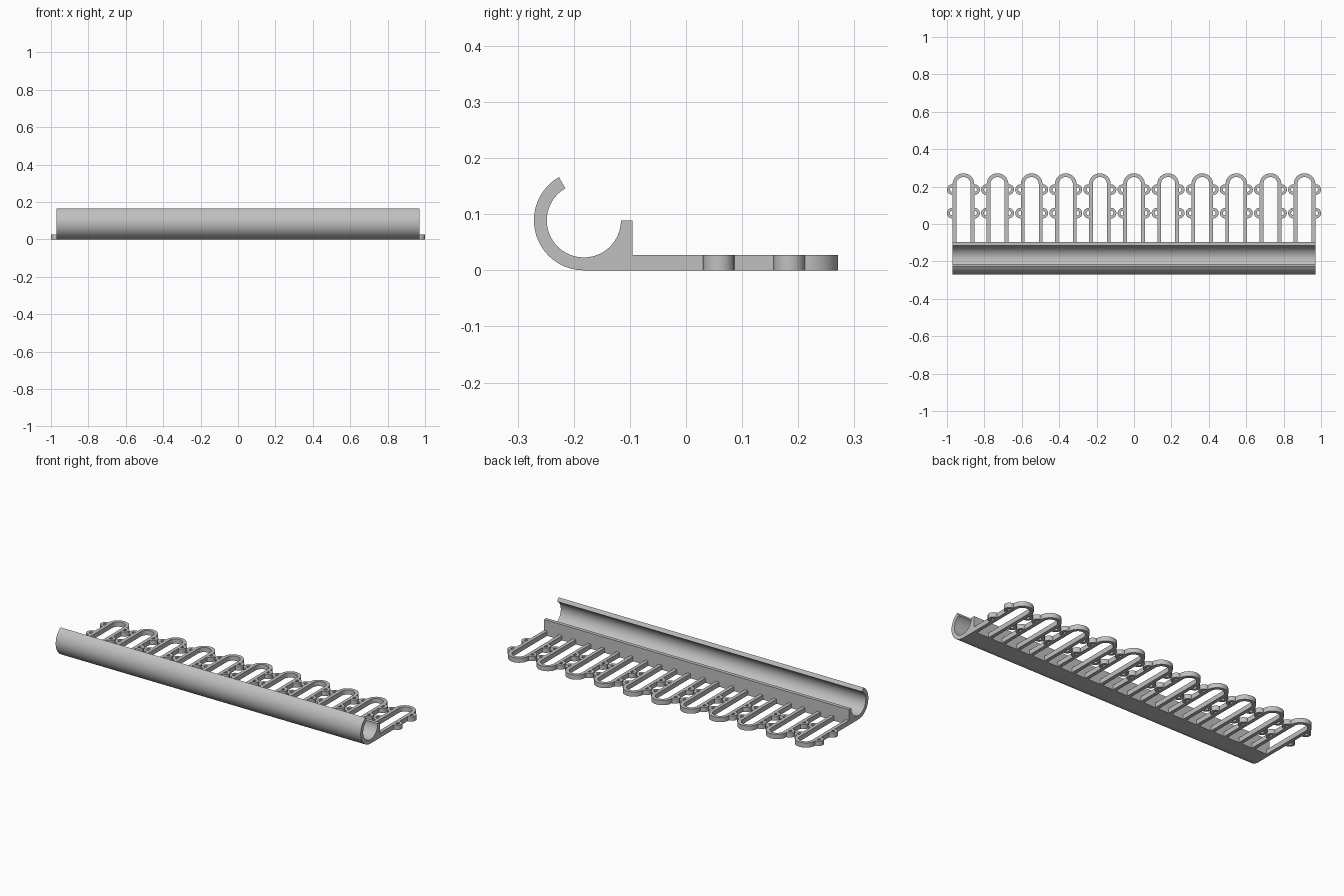
import bpy, bmesh
from math import cos, sin, radians
from mathutils import Vector

cube = bpy.data.objects.get("Cube")
if cube:
    bpy.data.objects.remove(cube, do_unlink=True)

grey = bpy.data.materials.new("plain grey")
grey.use_nodes = True
COLOUR = (0.53, 0.53, 0.53, 1)
grey.diffuse_color = COLOUR
grey.node_tree.nodes["Principled BSDF"].inputs["Base Color"].default_value = COLOUR

THICK = 0.027     # height of the flat loops
HALF = 0.97       # half length of the clip


def arc(cx, cy, r, a0, a1, n):
    angles = [radians(a0 + (a1 - a0) * i / n) for i in range(n + 1)]
    return [(cx + r * cos(a), cy + r * sin(a)) for a in angles]


def prism(name, outline, to_3d, sweep):
    """Extrude a closed 2D outline along the sweep vector."""
    bm = bmesh.new()
    face = bm.faces.new([bm.verts.new(to_3d(u, v)) for u, v in outline])
    ext = bmesh.ops.extrude_face_region(bm, geom=[face], use_keep_orig=True)
    verts = [g for g in ext["geom"] if isinstance(g, bmesh.types.BMVert)]
    bmesh.ops.translate(bm, verts=verts, vec=Vector(sweep))
    bmesh.ops.recalc_face_normals(bm, faces=bm.faces)
    mesh = bpy.data.meshes.new(name)
    bm.to_mesh(mesh)
    bm.free()
    mesh.materials.append(grey)
    obj = bpy.data.objects.new(name, mesh)
    bpy.context.collection.objects.link(obj)
    bpy.ops.object.select_all(action="DESELECT")
    obj.select_set(True)
    bpy.context.view_layer.objects.active = obj
    bpy.ops.object.shade_smooth_by_angle(angle=radians(30))


# Long clip: open tube with a squared-off foot and upright lip
CY, CZ, R_OUT, R_IN, LIP = -0.182, 0.089, 0.089, 0.066, -0.095
profile = (arc(CY, CZ, R_OUT, 120, 270, 40)
           + [(LIP, 0), (LIP, CZ)]
           + arc(CY, CZ, R_IN, 360, 120, 56))
prism("clip_rail", profile, lambda y, z: (-HALF, y, z), (2 * HALF, 0, 0))

# Row of flat loops, each with four small eyelets on its outer edges
COUNT, SPAN, W, BAR, ARC_Y, ROOT = 11, 0.912, 0.058, 0.02, 0.213, -0.1


def flat(u, v):
    return (u, v, 0)


for i in range(COUNT):
    x = -SPAN + 2 * SPAN * i / (COUNT - 1)
    loop = ([(x + W, ROOT)] + arc(x, ARC_Y, W, 0, 180, 28)
            + [(x - W, ROOT), (x - W + BAR, ROOT)]
            + arc(x, ARC_Y, W - BAR, 180, 0, 28) + [(x + W - BAR, ROOT)])
    prism(f"loop_{i + 1}", loop, flat, (0, 0, THICK))
    for side, start, label in ((1, -90, "left"), (-1, 90, "right")):
        for row, y in (("inner", 0.058), ("outer", 0.184)):
            # half ring set slightly proud of the bar, with short straight ends
            edge = x + side * (W - 0.001)
            ex = x + side * (W + 0.002)
            outer = arc(ex, y, 0.028, start, start + 180, 16)
            inner = arc(ex, y, 0.012, start + 180, start, 12)
            eyelet = ([(edge, outer[0][1])] + outer + [(edge, outer[-1][1])]
                      + [(edge, inner[0][1])] + inner + [(edge, inner[-1][1])])
            prism(f"eyelet_{i + 1}_{label}_{row}", eyelet, flat, (0, 0, THICK))
